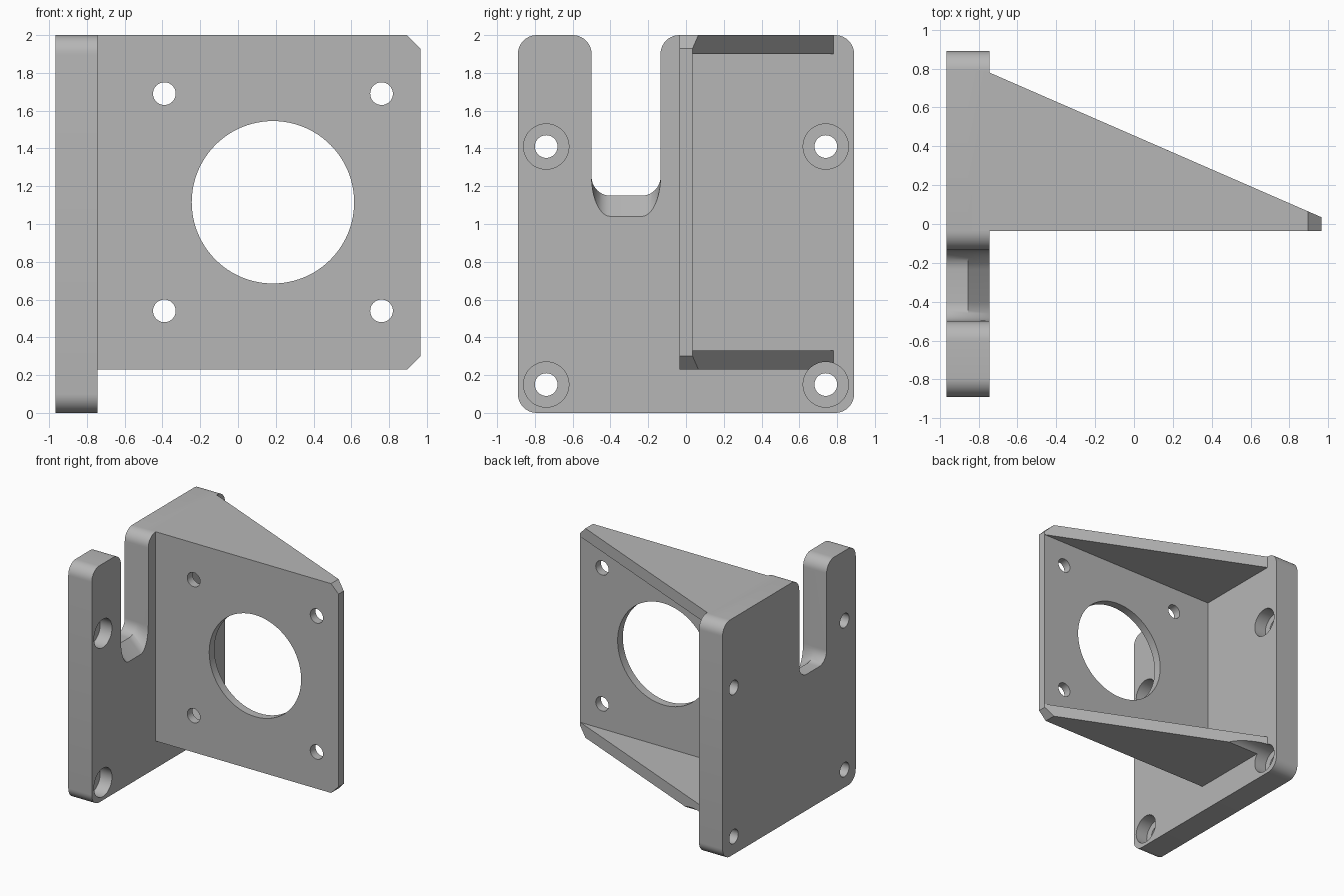
import bpy, bmesh
from math import sin, cos, pi, radians
from mathutils import Vector

if "Cube" in bpy.data.objects:
    bpy.data.objects.remove(bpy.data.objects["Cube"], do_unlink=True)

grey = bpy.data.materials.new("light_grey")
grey.use_nodes = True
GREY = (0.47, 0.47, 0.47, 1)
grey.diffuse_color = GREY
grey.node_tree.nodes["Principled BSDF"].inputs["Base Color"].default_value = GREY


def loft(name, rings):
    """Closed solid through matching rings of 3D points."""
    bm = bmesh.new()
    loops = [[bm.verts.new(p) for p in ring] for ring in rings]
    n = len(loops[0])
    bm.faces.new(loops[0])
    bm.faces.new(loops[-1])
    for a, b in zip(loops, loops[1:]):
        for i in range(n):
            j = (i + 1) % n
            bm.faces.new((a[i], a[j], b[j], b[i]))
    bmesh.ops.recalc_face_normals(bm, faces=bm.faces)
    mesh = bpy.data.meshes.new(name)
    bm.to_mesh(mesh)
    bm.free()
    mesh.materials.append(grey)
    ob = bpy.data.objects.new(name, mesh)
    bpy.context.collection.objects.link(ob)
    return ob


def ring(pts, axis, at):
    """Place a 2D outline in the plane where the axis has the value at."""
    place = {"x": lambda u, v: (at, u, v),
             "y": lambda u, v: (u, at, v),
             "z": lambda u, v: (u, v, at)}[axis]
    return [place(u, v) for u, v in pts]


def prism(name, pts, axis, start, end):
    return loft(name, [ring(pts, axis, start), ring(pts, axis, end)])


def circle(u, v, r, n=48):
    return [(u + r * cos(2 * pi * i / n), v + r * sin(2 * pi * i / n)) for i in range(n)]


def rect(u0, u1, v0, v1):
    return [(u0, v0), (u1, v0), (u1, v1), (u0, v1)]


def rounded(corners, steps=10):
    """Round each corner (u, v, radius along u, radius along v) of a right-angled outline."""
    out = []
    for i, (u, v, ru, rv) in enumerate(corners):
        p = Vector((u, v))
        prev = (Vector(corners[i - 1][:2]) - p).normalized()
        nxt = (Vector(corners[(i + 1) % len(corners)][:2]) - p).normalized()
        a = Vector((prev.x * ru, prev.y * rv))
        b = Vector((nxt.x * ru, nxt.y * rv))
        for s in range(steps + 1):
            t = s / steps * pi / 2
            out.append(tuple(p + a + b - b * cos(t) - a * sin(t)))
    return out


def boolean(target, other, operation="DIFFERENCE"):
    mod = target.modifiers.new(operation.title(), "BOOLEAN")
    mod.operation, mod.object, mod.solver = operation, other, "EXACT"
    bpy.context.view_layer.objects.active = target
    bpy.ops.object.modifier_apply(modifier=mod.name)
    bpy.data.objects.remove(other, do_unlink=True)


R = 0.1                                   # corner radius
BACK, MID, FACE = -0.965, -0.855, -0.745  # mounting plate depth
HALF, TOP = 0.89, 2.0
SLOT0, SLOT1 = -0.5, -0.135
LOW = 0.23                                # underside of the arm
T = 0.035                                 # half thickness of the motor plate


def plate_outline(floor):
    depth = 1.25 - floor                  # slot corners always start at the same height
    return rounded([(-HALF, 0, R, R), (HALF, 0, R, R), (HALF, TOP, R, R),
                    (SLOT1, TOP, R, R), (SLOT1, floor, R, depth),
                    (SLOT0, floor, R, depth), (SLOT0, TOP, R, R), (-HALF, TOP, R, R)])


# Mounting plate with a slot whose floor slopes down toward the arm
bracket = loft("bracket", [ring(plate_outline(z), "x", x)
                           for x, z in ((BACK, 1.15), (MID, 1.15), (FACE, 1.04))])

# Arm: chamfered block, cut to a slope and hollowed into a motor plate and two ribs
root, tip, ch = FACE - 0.02, 0.965, 0.07
arm = prism("arm", [(root, LOW), (tip - ch, LOW), (tip, LOW + ch),
                    (tip, TOP - ch), (tip - ch, TOP), (root, TOP)], "y", -T, 1)
slope = (T - 0.78) / (tip - FACE)
line = lambda x: T + slope * (x - tip)
boolean(arm, prism("slope_cutter", [(-1, line(-1)), (1, line(1)), (1, 1.5), (-1, 1.5)], "z", -1, 3))
boolean(arm, prism("pocket_cutter", rect(-1, 1.2, LOW + R, TOP - R), "y", T, 2))

# Motor opening and its four screw holes
cx, cz, pitch = 0.185, 1.115, 0.575
boolean(arm, prism("opening_cutter", circle(cx, cz, 0.43, 96), "y", -0.5, 1))
for sx in (-1, 1):
    for sz in (-1, 1):
        boolean(arm, prism("screw_cutter", circle(cx + sx * pitch, cz + sz * pitch, 0.06),
                           "y", -0.5, 0.5))
boolean(bracket, arm, "UNION")

# Counterbored mounting holes
for y in (-0.74, 0.74):
    for z in (0.15, 1.41):
        boolean(bracket, prism("hole_cutter", circle(y, z, 0.06), "x", -1.2, 0))
        boolean(bracket, prism("counterbore_cutter", circle(y, z, 0.12), "x", MID, 0.5))

bpy.ops.object.select_all(action="DESELECT")
bracket.select_set(True)
bpy.context.view_layer.objects.active = bracket
bpy.ops.object.shade_smooth_by_angle(angle=radians(30))
